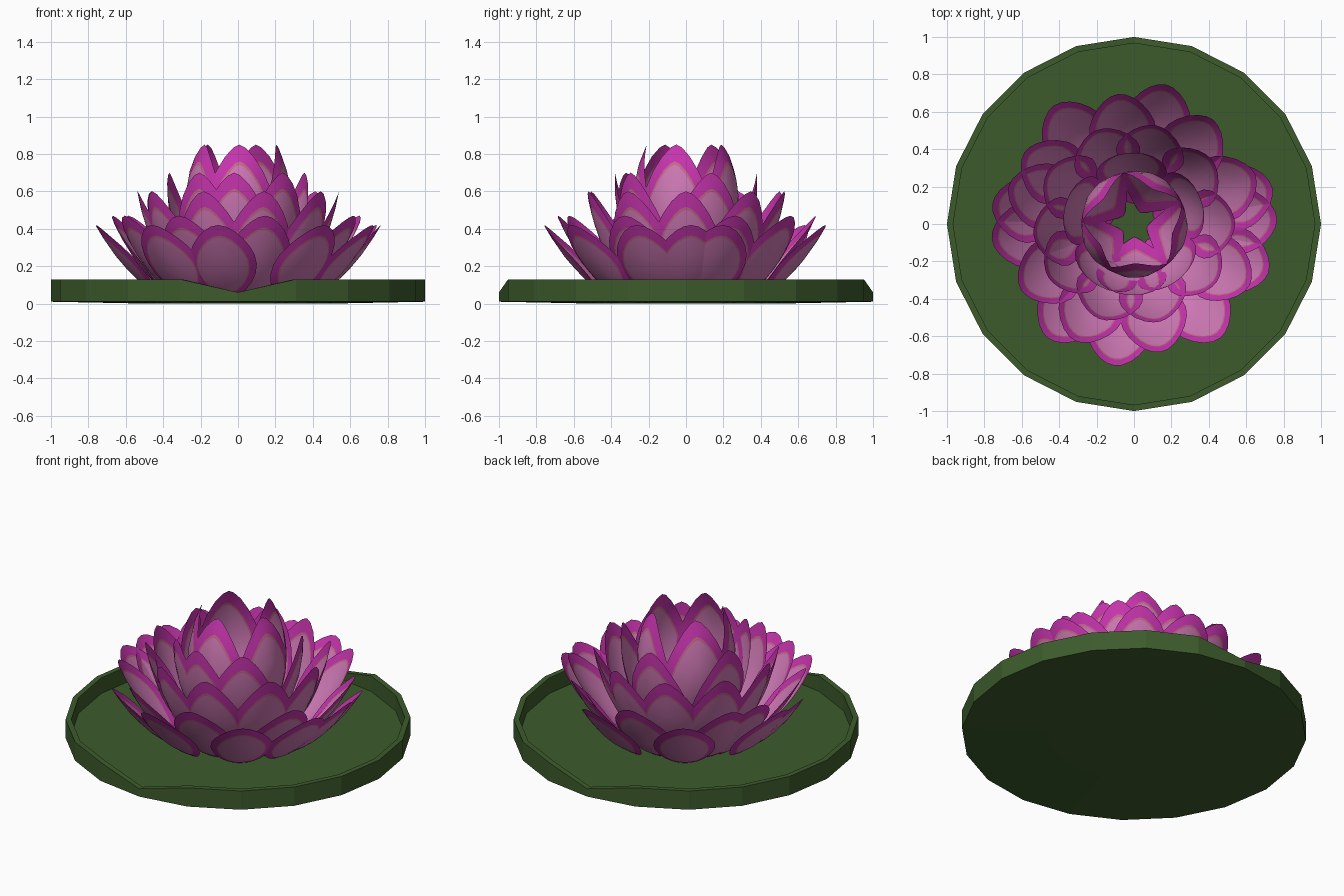
import bpy, bmesh, math
from mathutils import Vector

if "Cube" in bpy.data.objects:
    bpy.data.objects.remove(bpy.data.objects["Cube"])


def material(name, color):
    m = bpy.data.materials.new(name)
    m.diffuse_color = (*color, 1)
    m.use_nodes = True
    m.node_tree.nodes["Principled BSDF"].inputs["Base Color"].default_value = m.diffuse_color
    return m


GREEN = material("leaf green", (0.046, 0.105, 0.025))
EDGE = material("petal magenta edge", (0.57, 0.035, 0.42))
LINE = material("petal warm line", (0.56, 0.14, 0.25))
PINK = material("petal soft pink", (0.62, 0.19, 0.46))


def finish(bm, name, mats, smooth=False):
    me = bpy.data.meshes.new(name)
    bm.to_mesh(me)
    bm.free()
    for m in mats:
        me.materials.append(m)
    ob = bpy.data.objects.new(name, me)
    bpy.context.collection.objects.link(ob)
    for p in me.polygons:
        p.use_smooth = smooth
    return ob


def bridge(bm, a, b, mat=0):
    n = len(a)
    for i in range(n):
        j = (i + 1) % n
        f = bm.faces.new((a[i], a[j], b[j], b[i]))
        f.material_index = mat


# Lily pad: 20-sided tray, rim dips at the front and back corners
def lily_pad():
    bm = bmesh.new()
    n = 20

    def ring(r, z, dip=None):
        out = []
        for i in range(n):
            a = math.tau * i / n
            zz = dip if dip is not None and i in (5, 15) else z
            out.append(bm.verts.new((r * math.cos(a), r * math.sin(a), zz)))
        return out

    rings = [ring(0.5, 0.0), ring(1.0, 0.01), ring(1.0, 0.13, 0.06),
             ring(0.967, 0.13, 0.06), ring(0.967, 0.03)]
    for a, b in zip(rings, rings[1:]):
        bridge(bm, a, b)
    bm.faces.new(list(reversed(rings[0])))
    bm.faces.new(rings[-1])
    bmesh.ops.recalc_face_normals(bm, faces=bm.faces)
    finish(bm, "lily_pad", [GREEN])


# One petal: nested outlines mapped on a curved, cupped strip
def add_petal(bm, base, ctrl, tip, half_width, cup, angle, roundness, segs=24):
    p0, p1, p2 = (Vector(p) for p in (base, ctrl, tip))
    ca, sa = math.cos(angle), math.sin(angle)

    def place(t, side):
        p = p0 * (1 - t) ** 2 + p1 * 2 * t * (1 - t) + p2 * t * t
        d = ((p1 - p0) * (1 - t) + (p2 - p1) * t).normalized()
        p = p + Vector((-d.y, d.x)) * cup * (side / half_width) ** 2
        return bm.verts.new((p.x * ca - side * sa, p.x * sa + side * ca, p.y))

    def outline(s):
        out = []
        for i in range(segs):
            a = math.tau * i / segs
            t = 0.5 - 0.5 * math.cos(a)
            w = half_width * max(0.0, math.sin(math.pi * t ** 1.08)) ** roundness
            out.append(place(0.5 + (t - 0.5) * s, s * math.copysign(w, math.sin(a))))
        return out

    rings = [outline(s) for s in (1.0, 0.8, 0.76, 0.4)]
    for k, (a, b) in enumerate(zip(rings, rings[1:])):
        bridge(bm, a, b, k)
    mid = place(0.5, 0)
    last = rings[-1]
    for i in range(segs):
        f = bm.faces.new((last[i], last[(i + 1) % segs], mid))
        f.material_index = 2


# Petal layers: name, base, control, tip (radius, height), half width, cup,
# outline roundness, angles
LAYERS = [
    ("inner_petals", (0.07, 0.03), (0.42, 0.40), (0.21, 0.85), 0.20, 0.09, 0.64,
     (-88, -14, 63, 140, 212)),
    ("upper_petals", (0.11, 0.03), (0.40, 0.26), (0.38, 0.70), 0.19, 0.06, 0.62,
     (93, 165, 237, 267, 309, 21)),
    ("middle_petals", (0.24, 0.03), (0.46, 0.17), (0.54, 0.60), 0.185, 0.06, 0.58,
     (77, 112, 149, 186, 212, 250, 285, 325, 0, 40)),
    ("lower_petals", (0.34, 0.03), (0.55, 0.14), (0.70, 0.47), 0.18, 0.055, 0.54,
     (22, 53, 97, 147, 163, 210, 243, 282, 332)),
    ("outer_petals", (0.40, 0.03), (0.60, 0.13), (0.765, 0.42), 0.18, 0.05, 0.52,
     (2, 15, 77, 124, 172, 186, 233, 262, 307, 340)),
]

lily_pad()
for name, base, ctrl, tip, hw, cup, rnd, angles in LAYERS:
    bm = bmesh.new()
    for deg in angles:
        add_petal(bm, base, ctrl, tip, hw, cup, math.radians(deg), rnd)
    finish(bm, name, [EDGE, LINE, PINK], smooth=True)
